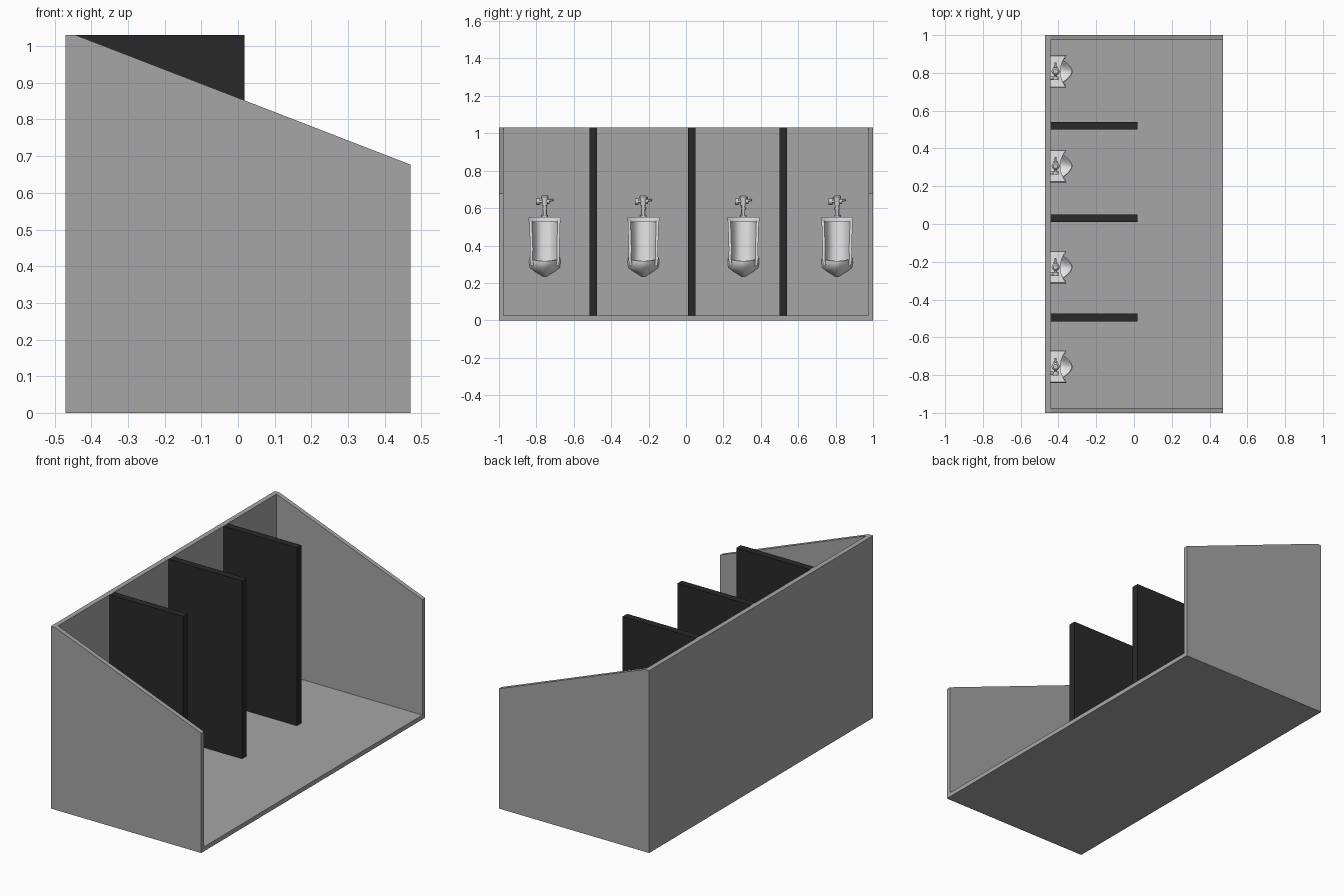
import bpy, bmesh, math
from mathutils import Vector, Matrix

if "Cube" in bpy.data.objects:
    bpy.data.objects.remove(bpy.data.objects["Cube"])

def material(name, v):
    m = bpy.data.materials.new(name)
    m.diffuse_color = (v, v, v, 1)
    m.use_nodes = True
    m.node_tree.nodes["Principled BSDF"].inputs["Base Color"].default_value = m.diffuse_color
    return m

wall_mat = material("grey wall", 0.38)
dark_mat = material("dark divider", 0.022)
white_mat = material("white ceramic", 0.8)
metal_mat = material("light metal", 0.6)

def finish(name, bm, mat, smooth=False):
    bmesh.ops.recalc_face_normals(bm, faces=bm.faces)
    me = bpy.data.meshes.new(name)
    bm.to_mesh(me)
    bm.free()
    me.materials.append(mat)
    ob = bpy.data.objects.new(name, me)
    bpy.context.collection.objects.link(ob)
    if smooth:
        bpy.ops.object.select_all(action='DESELECT')
        ob.select_set(True)
        bpy.context.view_layer.objects.active = ob
        bpy.ops.object.shade_smooth_by_angle(angle=math.radians(40))
    return ob

def loft(bm, rings):
    """Skin closed rings and cap both ends."""
    vs = [[bm.verts.new(p) for p in r] for r in rings]
    n = len(vs[0])
    for a, b in zip(vs, vs[1:]):
        for i in range(n):
            j = (i + 1) % n
            bm.faces.new((a[i], a[j], b[j], b[i]))
    bm.faces.new(vs[0])
    bm.faces.new(vs[-1])

def prism(bm, profile, y0, y1):
    loft(bm, [[(x, y, z) for x, z in profile] for y in (y0, y1)])

def rect(x0, x1, z0, z1):
    return [(x0, z0), (x1, z0), (x1, z1), (x0, z1)]

def tube(bm, p, q, r, r2=None):
    p, q = Vector(p), Vector(q)
    d = q - p
    rot = d.to_track_quat('Z', 'Y').to_matrix().to_4x4()
    bmesh.ops.create_cone(bm, cap_ends=True, segments=20, radius1=r, radius2=r if r2 is None else r2,
                          depth=d.length, matrix=Matrix.Translation((p + q) / 2) @ rot)

# Room shell: floor, back wall and two sloped side walls
T, X0, X1, H = 0.025, -0.47, 0.47, 1.03
bm = bmesh.new()
prism(bm, rect(X0, X1, 0, T), -1 + T, 1 - T)
finish("floor", bm, wall_mat)
bm = bmesh.new()
prism(bm, rect(X0, -0.442, T, H), -1 + T, 1 - T)
finish("back_wall", bm, wall_mat)
for name, y in (("side_wall_front", -1), ("side_wall_back", 1 - T)):
    bm = bmesh.new()
    prism(bm, [(X0, 0), (X1, 0), (X1, 0.677), (-0.442, H), (X0, H)], y, y + T)
    finish(name, bm, wall_mat)

# Dividers
for i, y in enumerate((-0.495, 0.031, 0.52)):
    bm = bmesh.new()
    prism(bm, rect(-0.442, 0.018, T, H), y - 0.02, y + 0.02)
    finish(f"divider_{i + 1}", bm, dark_mat)

# Urinal, built with the wall plane at x = 0
def wing_ring(z, w, d):
    """C-shaped section: side wings around a curved recess."""
    inner = [(0.016 + (d - 0.016) * abs(math.sin(a)) ** 3, (w - 0.014) * math.sin(a))
             for a in [math.pi * (0.5 - k / 16) for k in range(17)]]
    pts = [(0, -w), (d, -w)] + [(x, -y) for x, y in inner] + [(d, w), (0, w)]
    return [(x, y, z) for x, y in pts]

def cap_ring(z, w, d):
    """Top shelf section with a concave front edge."""
    front = [(0.052 + (d - 0.052) * (k / 8) ** 2, w * k / 8) for k in range(-8, 9)]
    return [(0, -w, z)] + [(x, y, z) for x, y in front] + [(0, w, z)]

def bowl_ring(z, d, w, dip=0):
    pts = []
    for k in range(25):
        a = math.pi * (k / 24 - 0.5)
        c, s = max(math.cos(a), 0), math.sin(a)
        pts.append((d * c ** 1.25, math.copysign(w * abs(s) ** 1.2, s), z - dip * c))
    return pts

def make_body():
    bm = bmesh.new()
    loft(bm, [wing_ring(0.29, 0.074, 0.06), wing_ring(0.33, 0.08, 0.074),
              wing_ring(0.38, 0.078, 0.07), wing_ring(0.53, 0.083, 0.08)])
    loft(bm, [cap_ring(0.527, 0.083, 0.08), cap_ring(0.532, 0.086, 0.084),
              cap_ring(0.548, 0.086, 0.084), cap_ring(0.553, 0.082, 0.08)])
    loft(bm, [bowl_ring(0.235, 0.03, 0.012), bowl_ring(0.247, 0.055, 0.03),
              bowl_ring(0.262, 0.075, 0.055), bowl_ring(0.282, 0.1, 0.08),
              bowl_ring(0.31, 0.114, 0.084, 0.008), bowl_ring(0.334, 0.117, 0.082, 0.018),
              bowl_ring(0.336, 0.112, 0.078, 0.018), bowl_ring(0.332, 0.105, 0.07, 0.018),
              bowl_ring(0.3, 0.09, 0.06, 0.005), bowl_ring(0.28, 0.05, 0.03)])
    return finish("urinal_body_1", bm, white_mat, True)

# Flush valve: riser, valve body, wall stop and lever
def make_valve():
    bm = bmesh.new()
    x, z = 0.027, 0.636
    tube(bm, (x, 0, 0.55), (x, 0, 0.562), 0.017)
    tube(bm, (x, 0, 0.555), (x, 0, 0.62), 0.009)
    tube(bm, (x, 0, 0.592), (x, 0, 0.602), 0.013)
    tube(bm, (x, 0, 0.615), (x, 0, 0.65), 0.015)
    tube(bm, (x, 0, 0.648), (x, 0, 0.66), 0.021)
    tube(bm, (x, 0, 0.66), (x, 0, 0.668), 0.021, 0.012)
    tube(bm, (x, -0.028, z), (x, 0, z), 0.008)
    tube(bm, (x, -0.046, z), (x, -0.026, z), 0.016)
    tube(bm, (0, -0.036, z), (x, -0.036, z), 0.009)
    tube(bm, (x, 0, z), (x, 0.026, z), 0.011)
    tube(bm, (x, 0.024, z + 0.004), (x, 0.046, z + 0.008), 0.005)
    return finish("flush_valve_1", bm, metal_mat, True)

# Place the four urinals along the back wall
spots = (-0.755, -0.228, 0.307, 0.808)
for part in (make_body(), make_valve()):
    part.location = (-0.442, spots[0], 0)
    for i, y in enumerate(spots[1:]):
        c = part.copy()
        c.name = part.name[:-1] + str(i + 2)
        c.location.y = y
        bpy.context.collection.objects.link(c)
